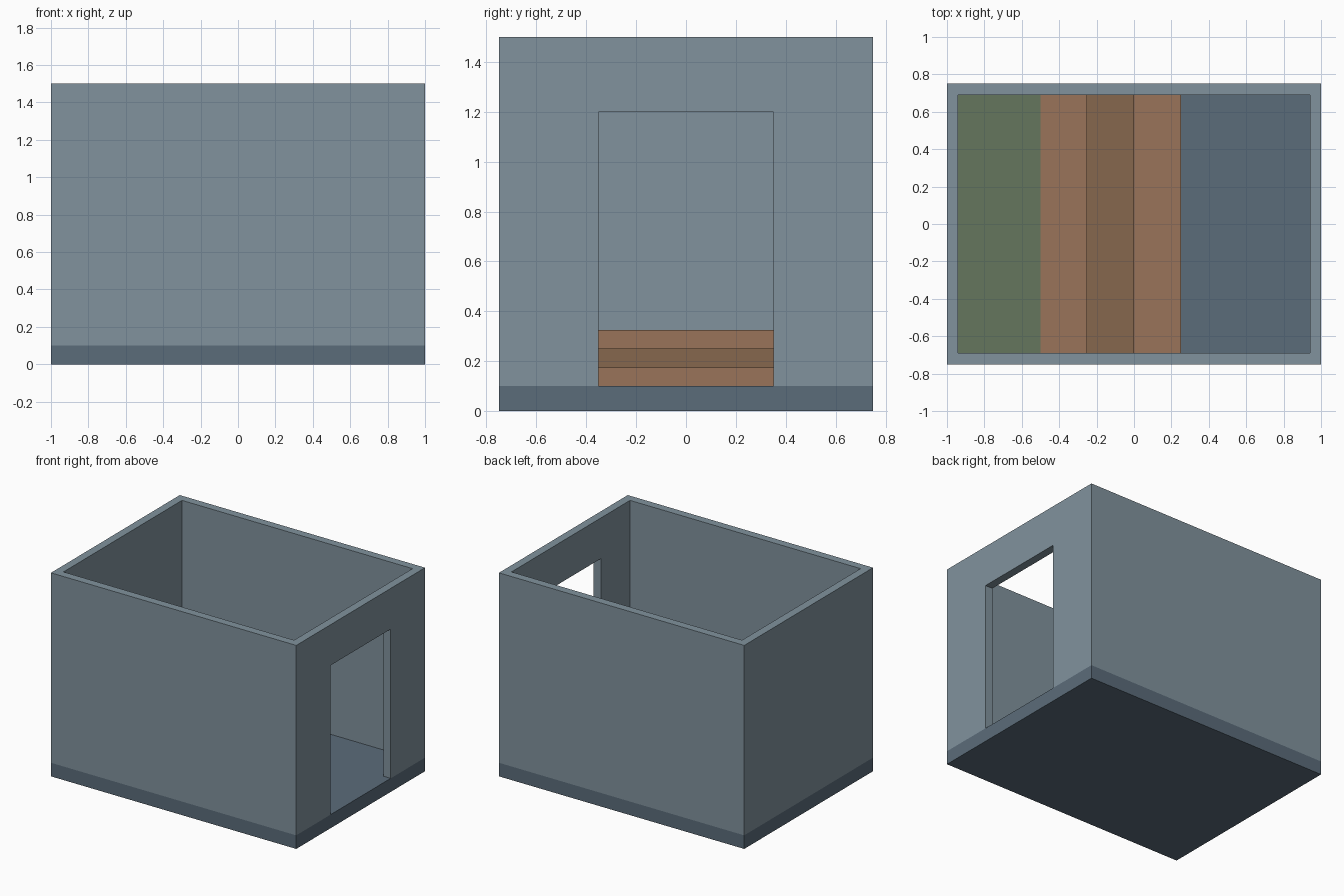
import bpy

if "Cube" in bpy.data.objects:
    bpy.data.objects.remove(bpy.data.objects["Cube"])


def material(name, rgb):
    m = bpy.data.materials.new(name)
    m.diffuse_color = (*rgb, 1)
    m.use_nodes = True
    m.node_tree.nodes["Principled BSDF"].inputs["Base Color"].default_value = m.diffuse_color
    return m


def box(name, lo, hi, mat=None):
    bpy.ops.mesh.primitive_cube_add(size=1, location=[(a + b) / 2 for a, b in zip(lo, hi)])
    ob = bpy.context.object
    ob.name = name
    ob.scale = [b - a for a, b in zip(lo, hi)]
    bpy.ops.object.transform_apply(location=False, rotation=False, scale=True)
    if mat:
        ob.data.materials.append(mat)
    return ob


def cut(target, cutter):
    mod = target.modifiers.new(cutter.name, 'BOOLEAN')
    mod.operation = 'DIFFERENCE'
    mod.solver = 'EXACT'
    mod.object = cutter
    bpy.context.view_layer.objects.active = target
    bpy.ops.object.modifier_apply(modifier=mod.name)
    bpy.data.objects.remove(cutter)


wall_mat = material("wall_paint", (0.22, 0.29, 0.34))
slab_mat = material("slab_stone", (0.105, 0.15, 0.195))
wood = material("step_wood", (0.32, 0.175, 0.1))
dark_wood = material("step_dark_wood", (0.24, 0.135, 0.075))
green = material("landing_green", (0.13, 0.18, 0.11))

X, Y, T = 1.0, 0.75, 0.06          # half length, half width, wall thickness
BASE, TOP, RISE, GOING = 0.1, 1.5, 0.075, 0.25

# Floor slab
box("floor_slab", (-X, -Y, 0), (X, Y, BASE), slab_mat)

# Open-topped walls with a doorway in the right end
walls = box("walls", (-X, -Y, BASE), (X, Y, TOP), wall_mat)
cut(walls, box("room_cutter", (-X + T, -Y + T, 0), (X - T, Y - T, 2)))
cut(walls, box("door_cutter", (X - 0.2, -0.35, 0), (X + 0.2, 0.35, 1.2)))

# Steps rising towards the left end
for i in range(3):
    x1 = 0.25 - i * GOING
    box(f"step_{i + 1}", (x1 - GOING, -Y + T, BASE), (x1, Y - T, BASE + (i + 1) * RISE),
        dark_wood if i == 1 else wood)

# Landing level with the top step
box("landing", (-X + T, -Y + T, BASE), (-0.5, Y - T, BASE + 3 * RISE), green)
